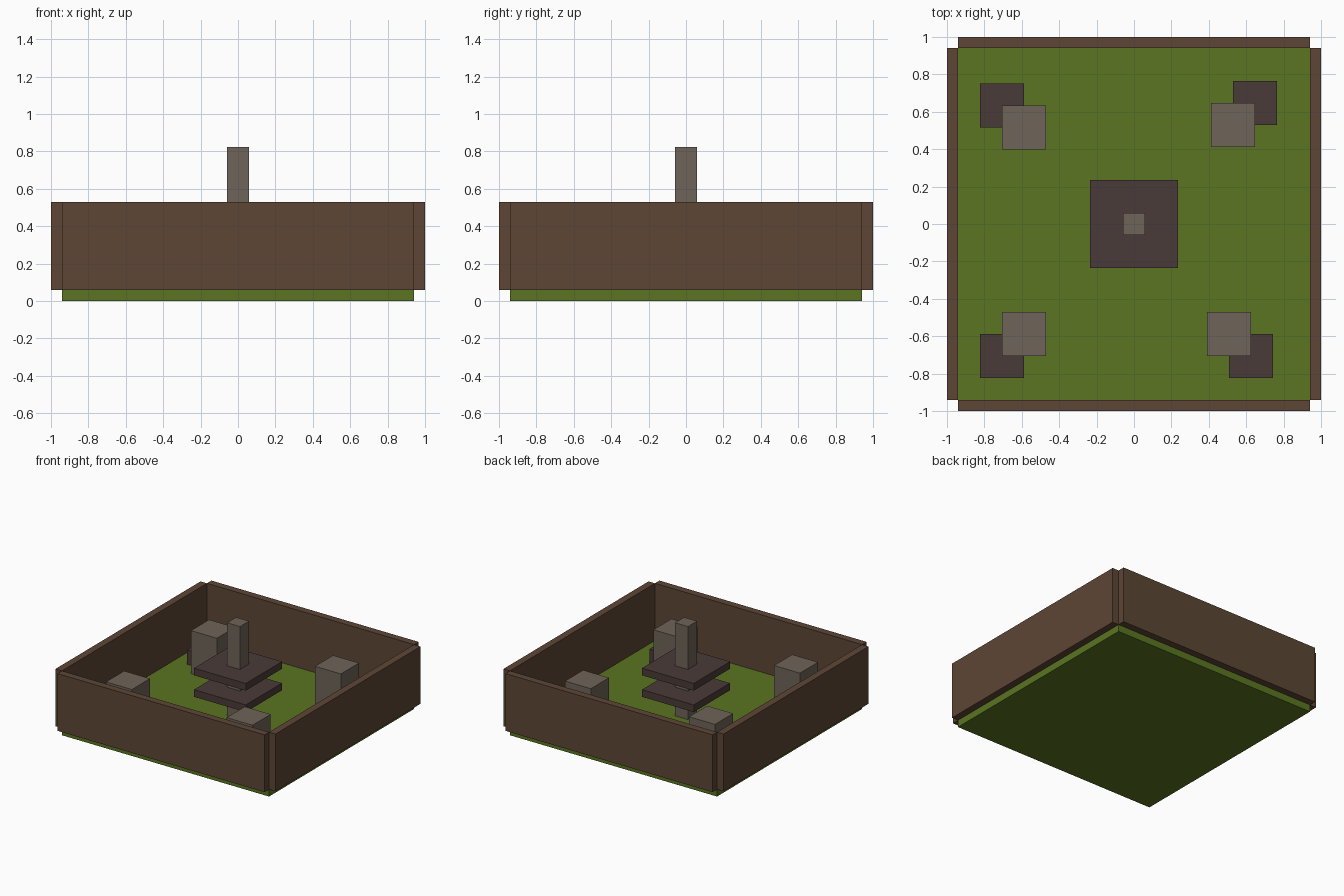
import bpy, bmesh

if "Cube" in bpy.data.objects:
    bpy.data.objects.remove(bpy.data.objects["Cube"])

U = 1 / 17  # the model sits on a block grid, 34 units across


def material(name, rgb):
    m = bpy.data.materials.new(name)
    lin = [((c / 255 + 0.055) / 1.055) ** 2.4 for c in rgb]
    m.diffuse_color = (*lin, 1)
    m.use_nodes = True
    m.node_tree.nodes["Principled BSDF"].inputs["Base Color"].default_value = m.diffuse_color
    return m


GRASS = material("grass green", (90, 117, 33))
WOOD = material("brown wood", (93, 70, 53))
DARK = material("dark stone", (74, 59, 57))
STONE = material("grey stone", (111, 100, 89))


def box(name, lo, hi, mat):
    """Box between two corners given in grid units."""
    bm = bmesh.new()
    bmesh.ops.create_cube(bm, size=1)
    for v in bm.verts:
        v.co = [U * (lo[i] if v.co[i] < 0 else hi[i]) for i in range(3)]
    me = bpy.data.meshes.new(name)
    bm.to_mesh(me)
    bm.free()
    me.materials.append(mat)
    ob = bpy.data.objects.new(name, me)
    bpy.context.collection.objects.link(ob)
    return ob


# Lawn and four surrounding walls
box("lawn", (-16, -16, 0), (16, 16, 1), GRASS)
box("front_wall", (-16, -17, 1), (16, -16, 9), WOOD)
box("back_wall", (-16, 16, 1), (16, 17, 9), WOOD)
box("left_wall", (-17, -16, 1), (-16, 16, 9), WOOD)
box("right_wall", (16, -16, 1), (17, 16, 9), WOOD)

# Central pillar with two square tiers
box("pillar", (-1, -1, 1), (1, 1, 14), STONE)
box("lower_tier", (-4, -4, 4), (4, 4, 5), DARK)
box("upper_tier", (-4, -4, 7), (4, 4, 8), DARK)

# Corner groups: tall block with three low blocks wrapped round its outer corner
corners = {
    "front_left": (-12, -12, -1, -1),
    "front_right": (10.65, -12, 1, -1),
    "back_left": (-12, 10.75, -1, 1),
    "back_right": (11, 11, 1, 1),
}
for name, (cx, cy, sx, sy) in corners.items():
    # (cx, cy) is the outer corner of the tall block
    def span(c, s, a, b):
        return sorted((c + s * a, c + s * b))

    def block(part, ax, ay, top, mat):
        x, y = span(cx, sx, *ax), span(cy, sy, *ay)
        box(f"{name}_{part}", (x[0], y[0], 1), (x[1], y[1], top), mat)

    block("tall_block", (-4, 0), (-4, 0), 7, STONE)
    block("low_block_side", (0, 2), (-2, 0), 3, DARK)
    block("low_block_corner", (0, 2), (0, 2), 3, DARK)
    block("low_block_end", (-2, 0), (0, 2), 3, DARK)
